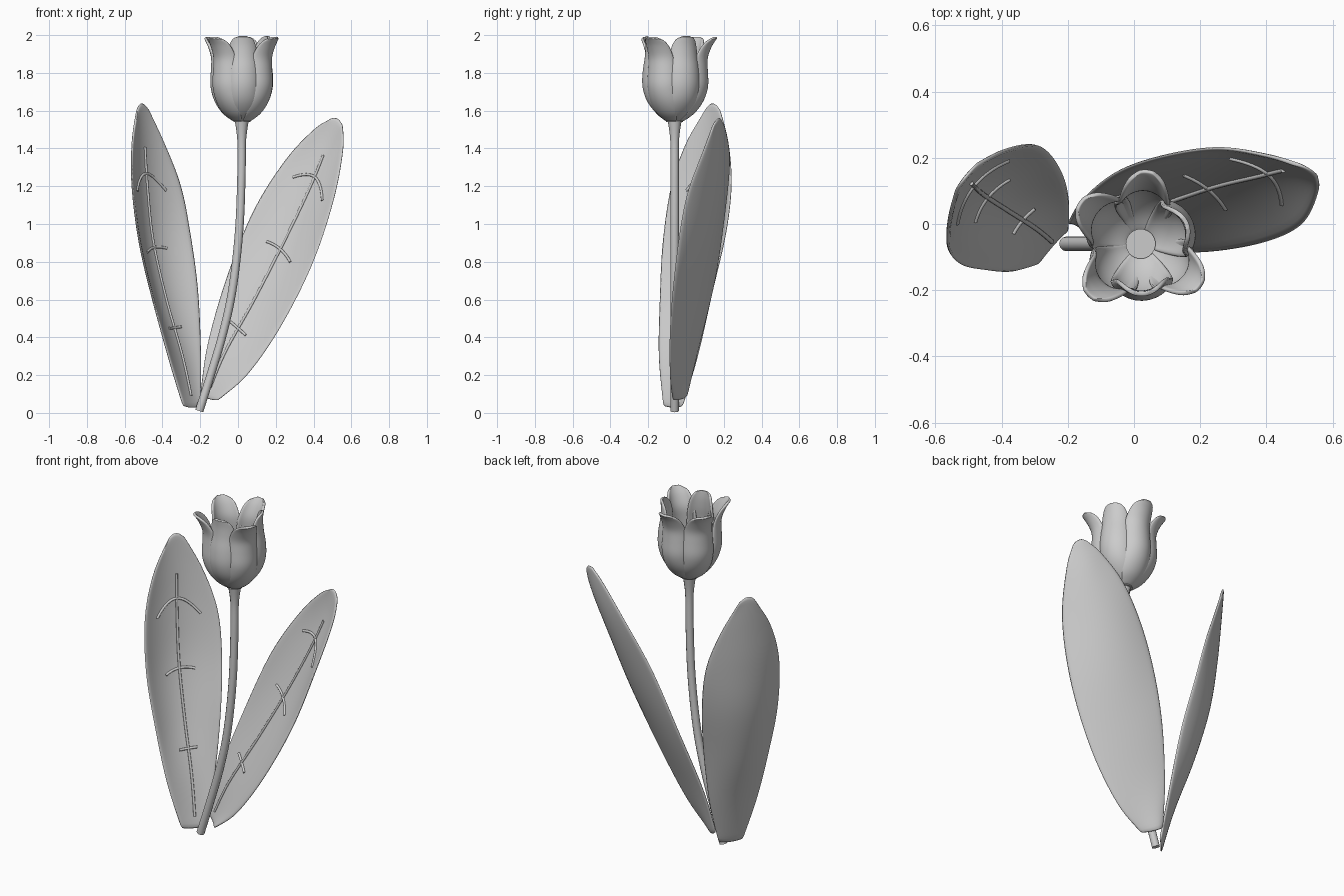
import bpy, math
from mathutils import Vector

if "Cube" in bpy.data.objects:
    bpy.data.objects.remove(bpy.data.objects["Cube"])


def spline(pts, t):
    # Catmull-Rom through vectors, t in 0..1
    n = len(pts) - 1
    i = min(int(t * n), n - 1)
    f = t * n - i
    b, c = pts[i], pts[i + 1]
    a = pts[i - 1] if i > 0 else b * 2 - c
    d = pts[i + 2] if i + 2 <= n else c * 2 - b
    return 0.5 * (2 * b + (c - a) * f + (2 * a - 5 * b + 4 * c - d) * f ** 2
                  + (3 * b - a - 3 * c + d) * f ** 3)


def sheet(name, fn, nu, nv, thick):
    # Thin smooth sheet from fn(u, v), u in 0..1, v in -1..1
    verts = [fn(i / nu, -1 + 2 * j / nv) for i in range(nu + 1) for j in range(nv + 1)]
    w = nv + 1
    faces = [(i * w + j, i * w + j + 1, (i + 1) * w + j + 1, (i + 1) * w + j)
             for i in range(nu) for j in range(nv)]
    me = bpy.data.meshes.new(name)
    me.from_pydata(verts, [], faces)
    me.polygons.foreach_set("use_smooth", [True] * len(faces))
    ob = bpy.data.objects.new(name, me)
    bpy.context.collection.objects.link(ob)
    m = ob.modifiers.new("thickness", 'SOLIDIFY')
    m.thickness, m.offset = thick, 0
    m = ob.modifiers.new("soft", 'SUBSURF')
    m.levels = m.render_levels = 1
    return ob


def tube(name, pts, radius, radii=None):
    cu = bpy.data.curves.new(name, 'CURVE')
    cu.dimensions = '3D'
    cu.bevel_depth, cu.bevel_resolution, cu.use_fill_caps = radius, 4, True
    sp = cu.splines.new('POLY')
    sp.points.add(len(pts) - 1)
    for k, p in enumerate(pts):
        sp.points[k].co = (*p, 1)
        sp.points[k].radius = radii[k] if radii else 1
    sp.use_smooth = True
    ob = bpy.data.objects.new(name, cu)
    bpy.context.collection.objects.link(ob)


# Stem: curved tube widening under the bloom
path = [Vector(p) for p in [(-.205, -.06, .01), (-.145, -.06, .2), (-.08, -.06, .42), (-.03, -.06, .65),
                            (.005, -.06, .95), (.018, -.06, 1.25), (.02, -.06, 1.55)]]
ts = [k / 40 for k in range(41)]
tube("stem", [spline(path, t) for t in ts], .022,
     [1 + .7 * max(0, (t - .93) / .07) ** 1.5 for t in ts])

# Receptacle inside the bloom
bpy.ops.mesh.primitive_cylinder_add(vertices=32, radius=.045, depth=.04, location=(.02, -.06, 1.56))
bpy.context.object.name = "receptacle"
bpy.ops.object.shade_smooth_by_angle()

# Petals: (radius, height, half width) from base to tip
outer = [Vector(p) for p in [(.035, 1.545, .03), (.1, 1.59, .075), (.148, 1.655, .108), (.172, 1.73, .118),
                             (.17, 1.81, .11), (.169, 1.88, .097), (.19, 1.94, .083), (.211, 1.975, .06),
                             (.222, 1.988, .02)]]
inner = [Vector(p) for p in [(.03, 1.545, .03), (.092, 1.59, .075), (.142, 1.655, .108), (.165, 1.73, .12),
                             (.163, 1.81, .112), (.152, 1.88, .1), (.148, 1.94, .083), (.15, 1.98, .056),
                             (.152, 1.994, .02)]]


def petal(name, profile, angle, cup):
    def fn(u, v):
        r, z, hw = spline(profile, u)
        a = math.radians(angle) + v * hw / max(r, .035)
        r *= 1 - cup * v * v * min(1, u * 3) * (1 - u ** 4)
        return (.02 + r * math.cos(a), -.06 + r * math.sin(a), z)
    sheet(name, fn, 24, 10, .014)


for k, ang in enumerate([85, 225, 325]):
    petal(f"outer_petal_{k + 1}", outer, ang, .2)
for k, (ang, prof) in enumerate([(25, inner), (146, outer), (272, inner)]):
    petal(f"inner_petal_{k + 1}", prof, ang, .16)


# Leaves: stations of left edge, middle, right edge
def leaf(name, stations):
    cols = [[Vector(s[k]) for s in stations] for k in range(3)]

    def surf(u, v):
        l, m, r = (spline(c, u) for c in cols)
        return m + (r - l) * (v / 2) + ((l + r) / 2 - m) * v * v

    def lifted(u, v):
        e = .01
        n = (surf(u, v + e) - surf(u, v - e)).cross(surf(u + e, v) - surf(u - e, v)).normalized()
        if n.y > 0:
            n = -n
        return surf(u, v) + n * .008

    sheet(name, surf, 30, 12, .013)
    tube(name + "_midrib", [lifted(.04 + .77 * k / 30, 0) for k in range(31)], .007)
    # Side veins: position, half span, droop
    for i, (u0, span, droop) in enumerate([(.25, .32, .0), (.48, .4, .01), (.715, .6, .06)]):
        tube(f"{name}_vein_{i + 1}",
             [lifted(u0 - droop * (k / 8) ** 2, span * k / 8) for k in range(-8, 9)], .007)


leaf("left_leaf", [
    ((-.29, -.12, .035), (-.24, -.06, .025), (-.2, -.02, .035)),
    ((-.37, -.145, .3), (-.3, -.01, .3), (-.195, .06, .3)),
    ((-.45, -.14, .6), (-.385, .045, .6), (-.21, .14, .65)),
    ((-.52, -.125, .9), (-.455, .09, .91), (-.25, .21, .95)),
    ((-.56, -.08, 1.2), (-.485, .115, 1.19), (-.30, .24, 1.2)),
    ((-.56, 0, 1.43), (-.5, .13, 1.44), (-.385, .225, 1.42)),
    ((-.535, .105, 1.605), (-.51, .14, 1.64), (-.475, .18, 1.605))])
leaf("right_leaf", [
    ((-.2, 0, .1), (-.165, -.01, .075), (-.11, -.07, .065)),
    ((-.16, .07, .37), (-.07, .02, .31), (.05, -.085, .2)),
    ((-.06, .155, .72), (.085, .065, .59), (.23, -.085, .46)),
    ((.08, .205, 1.07), (.245, .118, .9), (.40, -.055, .8)),
    ((.25, .23, 1.34), (.38, .15, 1.18), (.51, 0, 1.14)),
    ((.40, .207, 1.5), (.465, .17, 1.39), (.557, .095, 1.4)),
    ((.49, .18, 1.557), (.525, .167, 1.56), (.553, .145, 1.525))])
